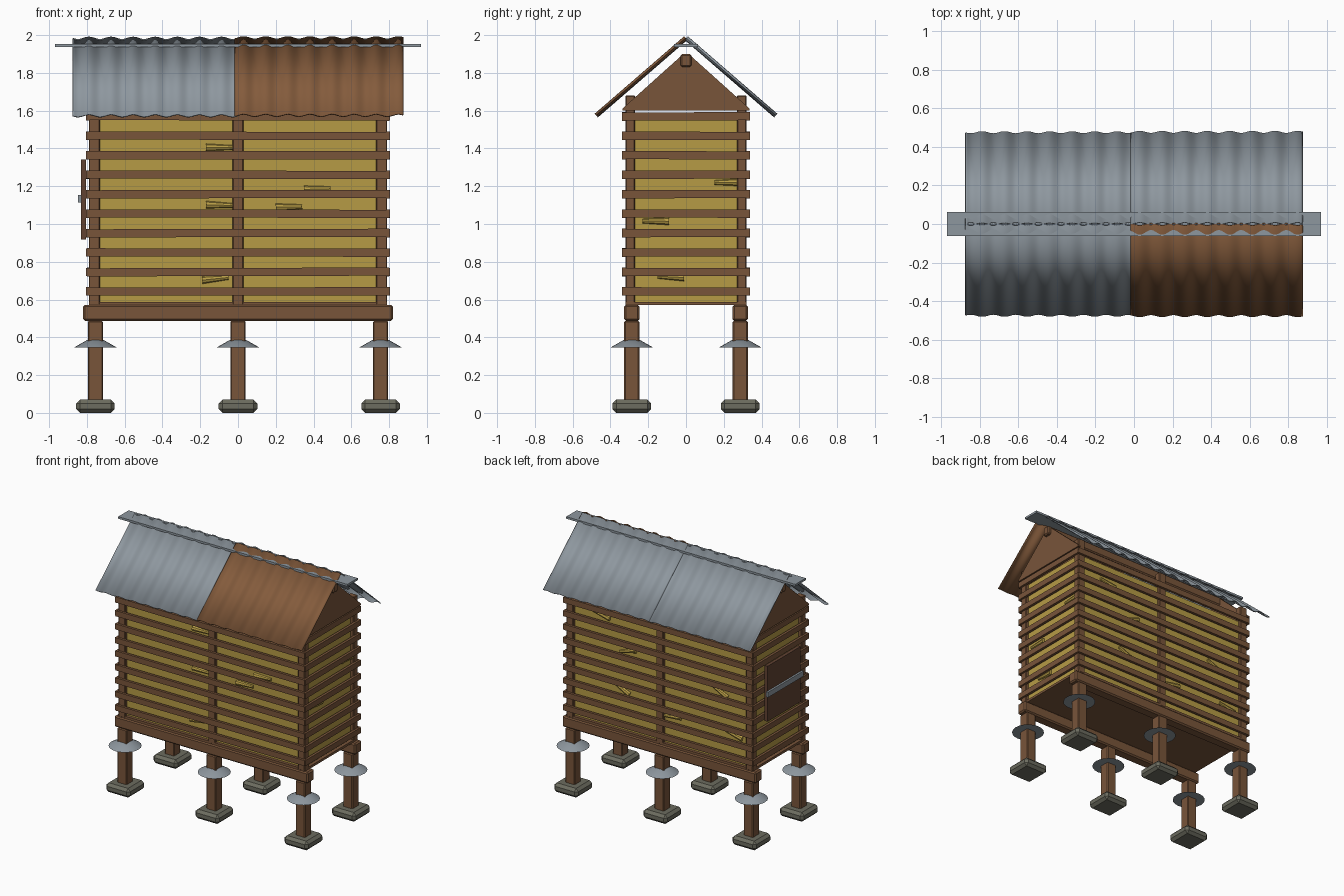
import bpy, bmesh, math, random
from mathutils import Vector, Matrix

if "Cube" in bpy.data.objects:
    bpy.data.objects.remove(bpy.data.objects["Cube"])

random.seed(4)


def material(name, rgb):
    m = bpy.data.materials.new(name)
    m.diffuse_color = (*rgb, 1)
    m.use_nodes = True
    m.node_tree.nodes["Principled BSDF"].inputs["Base Color"].default_value = m.diffuse_color
    return m


WOOD = material("brown wood", (0.19, 0.09, 0.042))
DARK = material("dark door wood", (0.12, 0.055, 0.032))
METAL = material("galvanised metal", (0.27, 0.31, 0.345))
RUST = material("rusted metal", (0.23, 0.105, 0.045))
CORN = material("yellow corn", (0.47, 0.33, 0.06))
STONE = material("grey stone", (0.15, 0.15, 0.115))


def finish(name, bm, mat, smooth=False):
    bmesh.ops.recalc_face_normals(bm, faces=bm.faces)
    me = bpy.data.meshes.new(name)
    bm.to_mesh(me)
    bm.free()
    me.materials.append(mat)
    ob = bpy.data.objects.new(name, me)
    bpy.context.collection.objects.link(ob)
    if smooth:
        for o in bpy.context.selected_objects:
            o.select_set(False)
        ob.select_set(True)
        bpy.context.view_layer.objects.active = ob
        bpy.ops.object.shade_smooth_by_angle(angle=math.radians(40))
    return ob


def box(name, centre, size, mat, bevel=0.0, rot=None):
    bm = bmesh.new()
    bmesh.ops.create_cube(bm, size=1)
    bmesh.ops.scale(bm, vec=size, verts=bm.verts)
    if bevel:
        bmesh.ops.bevel(bm, geom=bm.edges[:], offset=bevel, segments=1, affect='EDGES')
    if rot:
        bmesh.ops.transform(bm, matrix=rot, verts=bm.verts)
    bmesh.ops.translate(bm, vec=centre, verts=bm.verts)
    return finish(name, bm, mat)


def span(name, lo, hi, mat, bevel=0.0):
    lo, hi = Vector(lo), Vector(hi)
    return box(name, (lo + hi) / 2, hi - lo, mat, bevel)


def cone(name, centre, r1, r2, depth, sides, mat, rot=Matrix(), smooth=False):
    bm = bmesh.new()
    bmesh.ops.create_cone(bm, cap_ends=True, segments=sides, radius1=r1, radius2=r2,
                          depth=depth, matrix=Matrix.Translation(centre) @ rot)
    return finish(name, bm, mat, smooth)


# Footing stones, legs and rodent guards
for x in (-0.755, 0, 0.755):
    for y in (-0.287, 0.287):
        span("footing_stone", (x - 0.102, y - 0.102, 0), (x + 0.102, y + 0.102, 0.07), STONE, 0.02)
        span("leg", (x - 0.04, y - 0.04, 0.06), (x + 0.04, y + 0.04, 0.487), WOOD, 0.006)
        cone("rodent_guard", (x, y, 0.365), 0.115, 0.045, 0.04, 20, METAL, smooth=True)

# Base beams and floor
for y in (-0.287, 0.287):
    span("base_beam", (-0.82, y - 0.041, 0.487), (0.82, y + 0.041, 0.572), WOOD, 0.01)
span("floor", (-0.79, -0.32, 0.57), (0.79, 0.32, 0.588), WOOD)

# Corn filling
span("corn_filling", (-0.765, -0.297, 0.588), (0.765, 0.297, 1.56), CORN)

# Wall posts
for x in (-0.76, 0, 0.76):
    for y in (-0.295, 0.295):
        span("wall_post", (x - 0.03, y - 0.026, 0.572), (x + 0.03, y + 0.026, 1.68), WOOD, 0.005)

# Wall slats, each slightly crooked
for i in range(10):
    z = 0.643 + i * 0.103
    for s in (-1, 1):
        tilt = Matrix.Rotation(random.uniform(-0.003, 0.003), 4, 'Y')
        box("long_slat", (0, s * 0.329, z), (1.6, 0.02, 0.043), WOOD, 0, tilt)
        tilt = Matrix.Rotation(random.uniform(-0.004, 0.004), 4, 'X')
        box("end_slat", (s * 0.795, 0, z), (0.02, 0.67, 0.043), WOOD, 0, tilt)


# Loose cobs lying against the slats
def cob(x, z, y, along_x, tilt):
    if along_x:
        rot = Matrix.Rotation(math.pi / 2 + tilt, 4, 'Y')
    else:
        rot = Matrix.Rotation(math.pi / 2 + tilt, 4, 'X')
    cone("corn_cob", (x, y, z), 0.02, 0.012, 0.14, 8, CORN, rot)


for x, z in ((-0.1, 1.405), (0.42, 1.185), (-0.1, 1.1), (0.27, 1.09), (-0.12, 0.71)):
    cob(x, z, -0.3, True, random.uniform(-0.15, 0.15))
for x, z in ((0.5, 1.42), (0.28, 1.2), (0.33, 0.9), (-0.5, 1.1), (-0.1, 0.8), (-0.62, 0.8)):
    cob(x, z, 0.3, True, random.uniform(-0.5, 0.5))
for y, z in ((0.22, 1.22), (-0.16, 1.015), (-0.08, 0.72)):
    cob(0.768, z, y, False, random.uniform(-0.15, 0.15))

# Gable boards
for s in (-1, 1):
    bm = bmesh.new()
    outline = ((-0.335, 1.6), (0.335, 1.6), (0.335, 1.612), (0.02, 1.895), (-0.02, 1.895), (-0.335, 1.612))
    face = bm.faces.new([bm.verts.new((s * 0.785, y, z)) for y, z in outline])
    ext = bmesh.ops.extrude_face_region(bm, geom=[face])
    bmesh.ops.translate(bm, vec=(s * 0.02, 0, 0),
                        verts=[v for v in ext["geom"] if isinstance(v, bmesh.types.BMVert)])
    finish("gable_board", bm, WOOD)

# Ridge beam
span("ridge_beam", (-0.83, -0.028, 1.832), (0.83, 0.028, 1.9), WOOD, 0.008)

# Door on the left end, with its bar
span("door", (-0.831, -0.2, 0.918), (-0.806, 0.2, 1.342), DARK)
span("door_bar", (-0.846, -0.215, 1.113), (-0.829, 0.215, 1.153), METAL)


# Corrugated roof sheets
def roof_sheet(name, x0, x1, side, mat, lift):
    ridge, eave = Vector((0, 0, 1.983)), Vector((0, side * 0.474, 1.573))
    down = (eave - ridge).normalized()
    normal = Vector((0, -side * down.z * side * side, abs(down.y)))
    steps = 90
    bm = bmesh.new()
    rows = []
    for i in range(steps + 1):
        x = x0 + (x1 - x0) * i / steps
        wave = lift + 0.008 * math.cos(2 * math.pi * (x - 0.03) / 0.117)
        off = normal * wave + Vector((x, 0, 0))
        rows.append([bm.verts.new(p + off) for p in (ridge, eave)])
    for a, b in zip(rows, rows[1:]):
        bm.faces.new((a[0], a[1], b[1], b[0]))
    ob = finish(name, bm, mat, True)
    mod = ob.modifiers.new("thickness", 'SOLIDIFY')
    mod.thickness = 0.007
    mod.offset = 0


for side, label in ((-1, "front"), (1, "back")):
    roof_sheet(label + "_left_roof_sheet", -0.875, -0.005, side, METAL, 0)
    roof_sheet(label + "_right_roof_sheet", -0.017, 0.875, side, RUST if side < 0 else METAL, 0.003)

# Flat ridge strip poking through the sheets
span("ridge_strip", (-0.97, -0.063, 1.938), (0.97, 0.063, 1.954), METAL)
